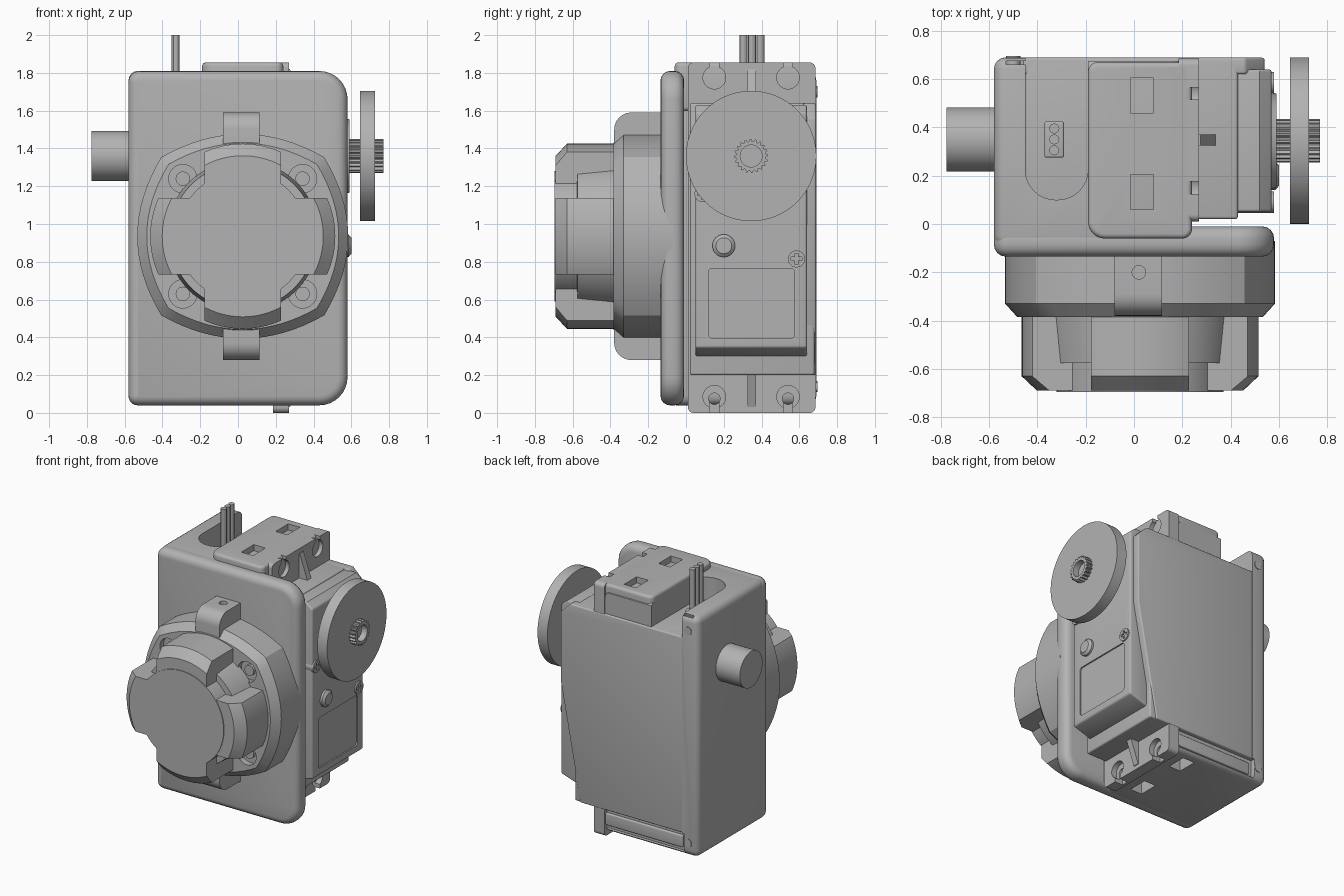
import bpy, bmesh
from math import sin, cos, pi, tau, radians
from mathutils import Vector

if "Cube" in bpy.data.objects:
    bpy.data.objects.remove(bpy.data.objects["Cube"])

GREY = (0.45, 0.45, 0.45, 1)
mat = bpy.data.materials.new("plain grey")
mat.use_nodes = True
mat.diffuse_color = GREY
mat.node_tree.nodes["Principled BSDF"].inputs["Base Color"].default_value = GREY
parts = []


def apply(ob, kind, **settings):
    bpy.context.view_layer.objects.active = ob
    mod = ob.modifiers.new(kind.lower(), kind)
    for key, value in settings.items():
        setattr(mod, key, value)
    bpy.ops.object.modifier_apply(modifier=mod.name)


def loft(name, pts, axis, steps, centre=(0, 0), bevel=0):
    """Sweep a flat outline along an axis; steps are (position, scale)."""
    place = {"x": lambda u, v, w: (w, u, v),
             "y": lambda u, v, w: (u, w, v),
             "z": lambda u, v, w: (u, v, w)}[axis]
    bm = bmesh.new()
    rings = [[bm.verts.new(place(centre[0] + (u - centre[0]) * s,
                                 centre[1] + (v - centre[1]) * s, w))
              for u, v in pts] for w, s in steps]
    n = len(pts)
    for a, b in zip(rings, rings[1:]):
        for i in range(n):
            bm.faces.new((a[i], a[(i + 1) % n], b[(i + 1) % n], b[i]))
    bm.faces.new(rings[0])
    bm.faces.new(rings[-1])
    bmesh.ops.recalc_face_normals(bm, faces=bm.faces)
    me = bpy.data.meshes.new(name)
    bm.to_mesh(me)
    bm.free()
    me.materials.append(mat)
    ob = bpy.data.objects.new(name, me)
    bpy.context.collection.objects.link(ob)
    parts.append(ob)
    if bevel:
        apply(ob, "BEVEL", width=bevel, segments=4, limit_method="ANGLE",
              angle_limit=radians(40))
    return ob


def prism(name, pts, axis, a, b, bevel=0):
    return loft(name, pts, axis, [(a, 1), (b, 1)], bevel=bevel)


def box(name, x, y, z, bevel=0):
    return prism(name, [(x[0], y[0]), (x[1], y[0]), (x[1], y[1]), (x[0], y[1])],
                 "z", *z, bevel=bevel)


def arc(u, v, r, a0=0, a1=360, n=8):
    return [(u + r * cos(radians(a0 + (a1 - a0) * i / n)),
             v + r * sin(radians(a0 + (a1 - a0) * i / n))) for i in range(n + 1)]


def circle(u, v, r, n=64):
    return arc(u, v, r, n=n)[:-1]


def rounded(u, v, radii):
    """Rounded rectangle, radii from lower left, counterclockwise."""
    out = []
    for k, r in enumerate(radii):
        cu = u[0] + r if k in (0, 3) else u[1] - r
        cv = v[0] + r if k < 2 else v[1] - r
        out += arc(cu, cv, r, 180 + 90 * k, 270 + 90 * k)
    return out


def boolean(target, tools, operation="DIFFERENCE"):
    for tool in tools:
        apply(target, "BOOLEAN", object=tool, operation=operation)
        parts.remove(tool)
        bpy.data.objects.remove(tool)


# Housing with its front plate, cable slot and latch pockets
prism("front_plate", rounded((-.58, .58), (.04, 1.81), (.05, .15, .15, .06)),
      "y", -.135, -.01, bevel=.05)
case = box("case_body", (-.58, .2), (-.1, .69), (.04, 1.81), bevel=.05)
boolean(case, [prism("slot_cutter", rounded((-.45, -.19), (.1, .9), (.125, .125, .01, .01)),
                     "z", 1.62, 2)])
boolean(case, [box("strip_cutter", (-.47, .3), (.655, .9), (.06, .2))])
boolean(case, [box("upper_cutter", (-.45, .3), (.675, .9), (.2, 1.83))])
box("lower_latch_bar", (-.44, .19), (.64, .67), (.08, .17), bevel=.01)
pad = prism("top_pad", rounded((-.19, .24), (-.06, .67), (.07, .04, .02, .04)),
            "z", 1.6, 1.855, bevel=.025)
for y in (.06, .46):
    boolean(pad, [box("pocket_cutter", (-.015, .08), (y, y + .145), (1.76, 2))])
    boolean(case, [box("pocket_cutter", (-.015, .08), (y, y + .145), (0, .13))])
for z in (.14, 1.7):
    prism("rear_clip_pin", circle(-.5, z, .03, 16), "y", .66, .695)

# Left side stub
prism("side_stub", circle(.35, 1.36, .132), "x", -.775, -.55)

# Cable and its socket
socket = box("cable_socket", (-.37, -.29), (.275, .425), (1.55, 1.7), bevel=.008)
for y in (.305, .35, .395):
    prism("cable_wire", circle(-.33, y, .021, 12), "z", 1.6, 2)

# Actuator body
box("actuator_body", (-.45, .43), (.02, .68), (.2, 1.64), bevel=.012)
prism("rear_panel", [(-.46, .2), (.38, .2), (.54, 1.05), (.54, 1.56), (.46, 1.64), (-.46, 1.64)],
      "y", .62, .688, bevel=.01)
cover = prism("actuator_cover", [(.4, .3), (.43, .3), (.57, .345), (.57, 1.59), (.52, 1.63), (.4, 1.63)],
              "y", .05, .64, bevel=.012)
boolean(cover, [prism("label_cutter", rounded((.12, .575), (.395, .765), (.02,) * 4),
                      "x", .56, .7)])
loft("shaft_boss", circle(.345, 1.36, .2), "x", [(.5, 1.2), (.57, 1), (.59, .97)], (.345, 1.36))
loft("cover_button", circle(.2, .885, .06, 32), "x", [(.55, 1), (.585, 1), (.6, .7)], (.2, .885))
for y, z in ((.585, .815), (.09, 1.16)):
    screw = prism("cover_screw", circle(y, z, .045, 24), "x", .4, .58)
    boolean(screw, [box("cross_cutter", (.565, .7), (y - a, y + a), (z - b, z + b))
                    for a, b in ((.03, .009), (.009, .03))])

# Mounting flange with open screw slots and gussets
flange = prism("mounting_flange", rounded((.01, .685), (0, 1.855), (.03,) * 4), "x", .185, .27)
for y in (.15, .54):
    for z, s in ((.085, -1), (1.775, 1)):
        boolean(flange, [prism("hole_cutter", circle(y, z, .06, 32), "x", .23, .4)])
        boolean(flange, [prism("through_cutter", circle(y, z - .01, .03, 24), "x", .1, .4)])
        zs = sorted((z, z + s * .2))
        boolean(flange, [box("mouth_cutter", (.205, .4), (y - .025, y + .025), zs)])
for root, tip in ((.21, .03), (1.63, 1.82)):
    prism("flange_gusset", [(.26, root), (.34, root), (.275, tip), (.26, tip)], "y", .325, .37)

# Output disc and splined shaft
disc = prism("output_disc", circle(.345, 1.36, .345, 96), "x", .645, .725)
teeth = []
for i in range(80):
    r = .09 if i % 4 < 2 else .077
    teeth.append((.345 + r * cos(tau * i / 80), 1.36 + r * sin(tau * i / 80)))
shaft = prism("splined_shaft", teeth, "x", .58, .77)
boolean(shaft, [prism("bore_cutter", circle(.345, 1.36, .058, 32), "x", .66, .9)])

# Front collar: four bowed sides, chamfered towards the front
CX, CZ = .025, .935
outline = []
for k in range(4):
    for i in range(16):
        t = 1 - i / 8
        p = Vector((.425 * t, .425 + .125 * (1 - t * t)))
        c, s = cos(k * pi / 2), sin(k * pi / 2)
        outline.append((CX + 1.015 * (p.x * c - p.y * s), CZ + .985 * (p.x * s + p.y * c)))
collar = loft("front_collar", outline, "y", [(-.07, 1), (-.33, 1), (-.385, .91)], (CX, CZ))
for sx in (-1, 1):
    for sz in (-1, 1):
        x, z = CX + sx * .317, CZ + sz * .305
        boolean(collar, [prism("recess_cutter", circle(x, z, .075, 32), "y", -.5, -.34)])
        prism("collar_screw", circle(x, z, .038, 24), "y", -.36, -.33)

# Lugs above and below the collar
for name, s in (("upper_lug", 1), ("lower_lug", -1)):
    profile = [(-.1, .4), (-.38, .4)] + arc(-.29, .565, .09, 180, 90) + [(-.1, .655)]
    lug = prism(name, [(y, CZ + s * z) for y, z in profile], "x", -.08, .115)
    boolean(lug, [prism("pin_cutter", circle(.02, -.2, .028, 24), "z",
                        *sorted((CZ + s * .57, CZ + s * .8)))])

# Knob: stepped core with four chamfered lobes
loft("knob_core", circle(CX, CZ, .345, 96), "y",
     [(-.37, 1.17), (-.575, 1.12), (-.576, 1), (-.695, 1)], (CX, CZ))
for name, wx, wz in (("knob_lobes_vertical", .203, .7), ("knob_lobes_horizontal", .7, .203)):
    lobes = loft(name, circle(CX, CZ, .49, 96), "y",
                 [(-.37, 1), (-.63, 1), (-.69, .87)], (CX, CZ))
    boolean(lobes, [box("lobe_mask", (CX - wx, CX + wx), (-1, 0), (CZ - wz, CZ + wz))],
            "INTERSECT")

# Smooth the round parts, keep edges crisp
bpy.ops.object.select_all(action="DESELECT")
for ob in parts:
    ob.select_set(True)
bpy.context.view_layer.objects.active = parts[0]
bpy.ops.object.shade_smooth_by_angle(angle=radians(30))
